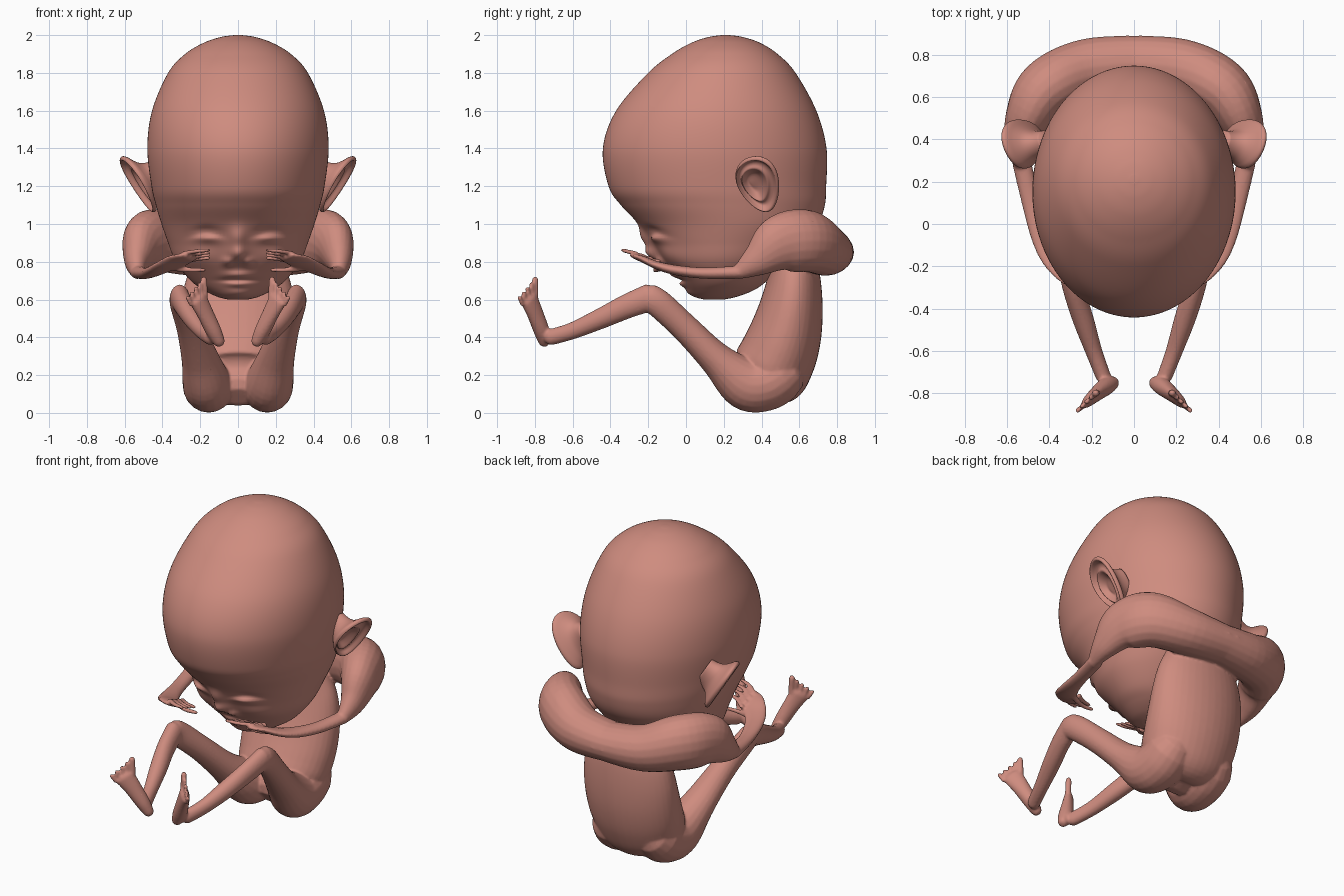
import bpy, bmesh, math
from mathutils import Vector

skin = bpy.data.materials.new("skin pink")
skin.diffuse_color = (0.62, 0.262, 0.212, 1)


def spline(rows, steps):
    """Catmull-Rom interpolation through rows of numbers."""
    out = []
    for i in range(len(rows) - 1):
        p = [rows[max(0, min(len(rows) - 1, i + k))] for k in (-1, 0, 1, 2)]
        for j in range(steps):
            t = j / steps
            out.append([0.5 * (2 * b + (c - a) * t + (2 * a - 5 * b + 4 * c - d) * t * t
                               + (3 * b - a - 3 * c + d) * t ** 3) for a, b, c, d in zip(*p)])
    out.append(list(rows[-1]))
    return out


def skin_rings(bm, rings):
    """Bridge closed rings of points and cap both ends."""
    vs = [[bm.verts.new(p) for p in r] for r in rings]
    n = len(vs[0])
    for a, b in zip(vs, vs[1:]):
        for i in range(n):
            bm.faces.new((a[i], a[(i + 1) % n], b[(i + 1) % n], b[i]))
    bm.faces.new(vs[0][::-1])
    bm.faces.new(vs[-1])


def limb(bm, rows, axis, side=1, steps=6, n=20):
    """Tube of oval sections; each row is x, y, z, radius along axis, other radius."""
    rows = spline(rows, steps)
    pts = [Vector(r[:3]) for r in rows]
    rings = []
    for i, r in enumerate(rows):
        t = (pts[min(i + 1, len(pts) - 1)] - pts[max(i - 1, 0)]).normalized()
        u = Vector(axis)
        u = (u - t * u.dot(t)).normalized()
        v = t.cross(u)
        # rounded ends
        caps = [(0, 1)]
        if i == 0:
            caps = [(-0.8, 0.45), (-0.5, 0.8), (0, 1)]
        elif i == len(rows) - 1:
            caps = [(0, 1), (0.5, 0.8), (0.8, 0.45)]
        for shift, k in caps:
            ring = []
            for j in range(n):
                w = 2 * math.pi * j / n
                p = pts[i] + t * shift * min(r[3], r[4]) + k * (u * r[3] * math.cos(w) + v * r[4] * math.sin(w))
                ring.append((p.x * side, p.y, p.z))
            rings.append(ring)
    skin_rings(bm, rings)


def finish(bm, name):
    bmesh.ops.recalc_face_normals(bm, faces=bm.faces)
    me = bpy.data.meshes.new(name)
    bm.to_mesh(me)
    bm.free()
    me.materials.append(skin)
    ob = bpy.data.objects.new(name, me)
    bpy.context.collection.objects.link(ob)
    me.shade_smooth()
    return ob


# head: z, front y, back y, half width
profile = [(0.600, 0.10, 0.20, 0.05), (0.615, 0.05, 0.27, 0.11), (0.65, 0.01, 0.36, 0.18),
           (0.70, -0.03, 0.43, 0.25), (0.80, -0.12, 0.53, 0.33), (0.90, -0.18, 0.62, 0.37),
           (1.00, -0.25, 0.70, 0.405), (1.10, -0.345, 0.735, 0.435), (1.20, -0.41, 0.742, 0.458),
           (1.40, -0.44, 0.744, 0.48), (1.60, -0.37, 0.69, 0.455), (1.80, -0.20, 0.58, 0.37),
           (1.90, -0.075, 0.485, 0.28), (1.96, 0.03, 0.39, 0.18), (1.99, 0.12, 0.30, 0.09),
           (2.00, 0.19, 0.23, 0.02)]
# face relief: x, z, spread x, spread z, depth
relief = [(0, 0.84, 0.045, 0.04, 0.055), (0, 0.92, 0.045, 0.06, 0.04), (0.055, 0.80, 0.025, 0.022, 0.03),
          (0.17, 0.965, 0.07, 0.025, -0.022), (0.17, 0.925, 0.06, 0.025, 0.025),
          (0.17, 0.945, 0.07, 0.008, -0.012), (0.22, 0.83, 0.08, 0.06, 0.02),
          (0, 0.73, 0.07, 0.018, 0.025), (0, 0.702, 0.09, 0.009, -0.015),
          (0, 0.68, 0.06, 0.016, 0.018), (0, 0.635, 0.07, 0.025, 0.015)]
bm = bmesh.new()
rings = []
for z, yf, yb, w in spline(profile, 10):
    ring = []
    for j in range(128):
        a = 2 * math.pi * j / 128
        x, y = w * math.cos(a), (yf + yb) / 2 + (yb - yf) / 2 * math.sin(a)
        if math.sin(a) < 0:
            for rx, rz, sx, sz, d in relief:
                for cx in {rx, -rx}:
                    # features droop towards their outer ends
                    zz = z - rz + 1.5 * (x - cx) ** 2 * (rx > 0.1)
                    y -= d * -math.sin(a) * math.exp(-((x - cx) / sx) ** 2 - (zz / sz) ** 2)
        ring.append((x, y, z))
    rings.append(ring)
skin_rings(bm, rings)
finish(bm, "head")

# ears: egg-shaped shells with a rolled rim, rooted at their front edge
bm = bmesh.new()
c, u, v = Vector((0.53, 0.385, 1.205)), Vector((0.075, -0.05, 0.14)), Vector((0.05, 0.10, 0.03))
nrm = v.cross(u).normalized()
if nrm.x < 0:
    nrm = -nrm
bowl = [(0.05, -0.05), (0.3, -0.05), (0.48, -0.03), (0.6, -0.015), (0.7, -0.025), (0.82, -0.022),
        (0.93, 0.004), (1.0, 0.0), (1.02, -0.012), (0.95, -0.025), (0.8, -0.04), (0.62, -0.065),
        (0.52, -0.10), (0.48, -0.14)]
for side in (1, -1):
    rings = []
    for r, h in spline(bowl, 3):
        ring = []
        for j in range(40):
            a = 2 * math.pi * j / 40
            p = c + u * r * math.sin(a) + v * r * math.cos(a) * (1 + 0.25 * math.sin(a)) + nrm * h
            p -= v * 0.5 * max(0, 1 - r)
            ring.append((p.x * side, p.y, p.z))
        rings.append(ring)
    skin_rings(bm, rings)
finish(bm, "ears")

# body: torso, shoulders, arms and legs blended into one skin
bm = bmesh.new()
limb(bm, [(0, 0.38, 0.15, 0.20, 0.12), (0, 0.43, 0.20, 0.27, 0.20), (0, 0.485, 0.30, 0.295, 0.205),
          (0, 0.53, 0.43, 0.305, 0.19), (0, 0.56, 0.58, 0.30, 0.165), (0, 0.57, 0.72, 0.27, 0.14),
          (0, 0.55, 0.85, 0.20, 0.12)], (1, 0, 0), n=40)
for s in (1, -1):
    # shoulder
    limb(bm, [(-0.05, 0.76, 0.85, 0.11, 0.13), (0.22, 0.735, 0.86, 0.135, 0.14), (0.41, 0.64, 0.91, 0.165, 0.14),
              (0.50, 0.50, 0.895, 0.155, 0.11), (0.535, 0.38, 0.81, 0.09, 0.07),
              (0.535, 0.28, 0.745, 0.04, 0.035)], (0, 0, 1), s)
    # forearm and flat palm
    limb(bm, [(0.53, 0.29, 0.745, 0.045, 0.035), (0.485, 0.10, 0.74, 0.045, 0.03), (0.435, -0.05, 0.755, 0.055, 0.027),
              (0.38, -0.15, 0.78, 0.065, 0.022), (0.31, -0.22, 0.81, 0.07, 0.018),
              (0.26, -0.26, 0.825, 0.055, 0.015)], (1, 0, 0), s)
    # fingers and thumb
    for y in (-0.325, -0.285, -0.245, -0.205):
        z = 0.742 - 0.35 * y
        limb(bm, [(0.29, y + 0.06, z - 0.012, 0.015, 0.012), (0.22, y + 0.01, z, 0.014, 0.012),
                  (0.155, y - 0.01, z + 0.006, 0.011, 0.010)], (0, 1, 0), s, 3, 10)
    limb(bm, [(0.36, -0.12, 0.77, 0.018, 0.016), (0.26, -0.16, 0.757, 0.015, 0.014),
              (0.18, -0.16, 0.757, 0.011, 0.011)], (0, 0, 1), s, 3, 10)
    # buttock and thigh
    limb(bm, [(0.145, 0.50, 0.20, 0.14, 0.14), (0.15, 0.42, 0.155, 0.14, 0.145), (0.165, 0.31, 0.16, 0.13, 0.14),
              (0.20, 0.16, 0.285, 0.10, 0.09), (0.25, 0.0, 0.445, 0.075, 0.075), (0.30, -0.14, 0.575, 0.06, 0.075),
              (0.31, -0.20, 0.612, 0.052, 0.073)], (1, 0, 0), s)
    # shin
    limb(bm, [(0.31, -0.19, 0.612, 0.052, 0.073), (0.285, -0.31, 0.565, 0.05, 0.065), (0.24, -0.45, 0.50, 0.05, 0.055),
              (0.19, -0.60, 0.435, 0.04, 0.045), (0.145, -0.72, 0.40, 0.036, 0.043)], (1, 0, 0), s)
    # foot
    w = Vector((0.62, -0.60, -0.35)).normalized()
    limb(bm, [(0.10, -0.75, 0.378, 0.032, 0.032), (0.13, -0.765, 0.435, 0.042, 0.042),
              (0.175, -0.80, 0.53, 0.05, 0.035), (0.21, -0.83, 0.60, 0.06, 0.027)], w, s)
    # toes
    for k in range(5):
        a = Vector((0.21, -0.83, 0.595)) + w * (k - 1.9) * 0.027
        b = a + Vector((0.012, -0.008, 0.088 - 0.012 * k)) + w * (k - 2) * 0.005
        r = 0.018 if k == 0 else 0.0125
        limb(bm, [(*a, r * 0.9, r), (*b, r, r)], w, s, 4, 10)
body = finish(bm, "body")
mod = body.modifiers.new("blend", 'REMESH')
mod.mode = 'VOXEL'
mod.voxel_size = 0.0078
mod.use_smooth_shade = True
mod = body.modifiers.new("soften", 'SMOOTH')
mod.factor = 0.5
mod.iterations = 5
mod = body.modifiers.new("thin_out", 'DECIMATE')
mod.ratio = 0.4
